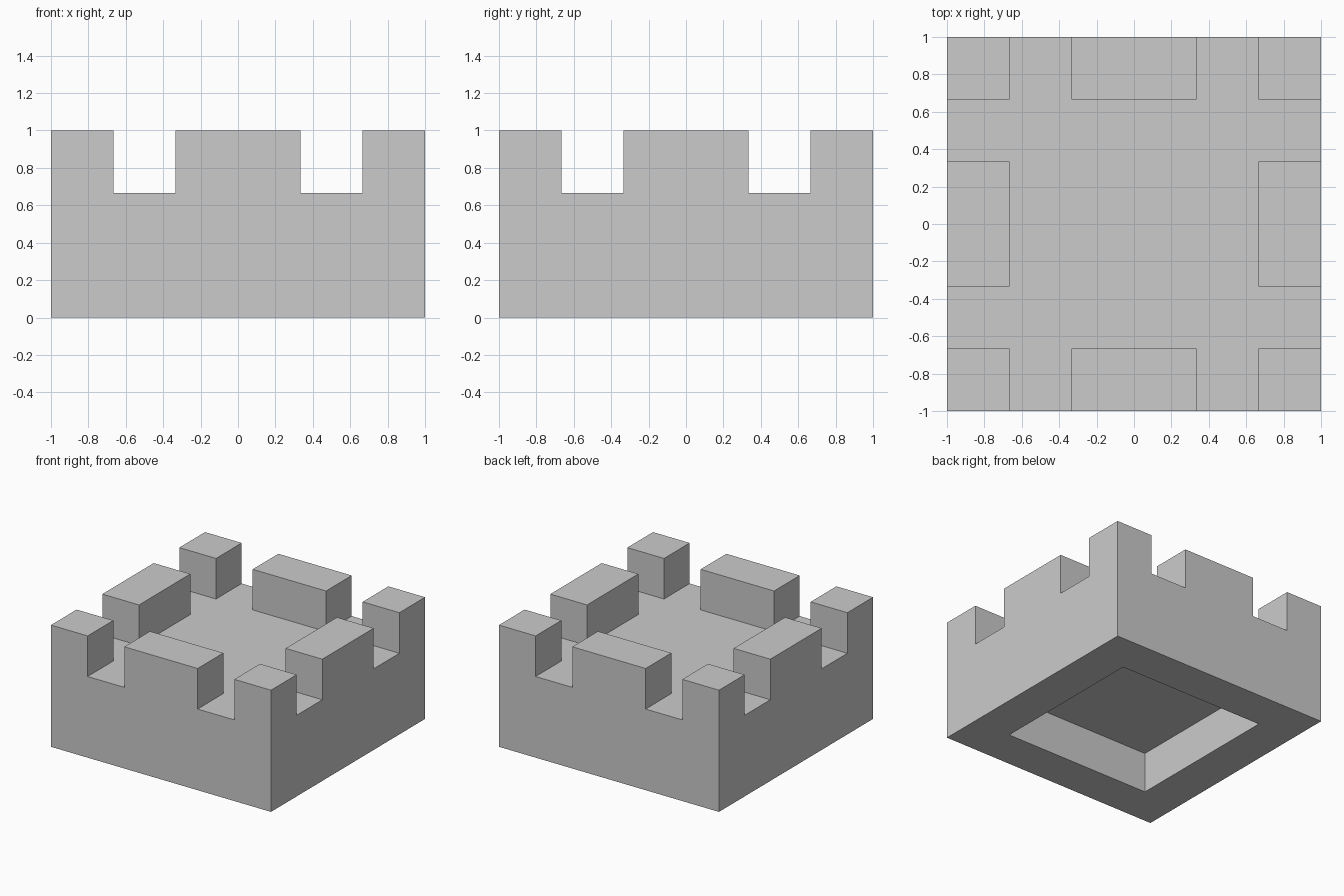
import bpy, bmesh
from mathutils import Vector

if "Cube" in bpy.data.objects:
    bpy.data.objects.remove(bpy.data.objects["Cube"])

U = 1 / 3  # module: battlement thickness, gap and recess depth
bm = bmesh.new()

# Base slab
bmesh.ops.create_cube(bm, size=2)
for v in bm.verts:
    v.co.z = 0 if v.co.z < 0 else 2 * U


def push(faces, dz):
    """Extrude each face separately and shift it vertically."""
    new = bmesh.ops.extrude_discrete_faces(bm, faces=faces)["faces"]
    verts = list({v for f in new for v in f.verts})
    bmesh.ops.translate(bm, verts=verts, vec=(0, 0, dz))


# Square recess underneath
bm.normal_update()
bottom = [f for f in bm.faces if f.normal.z < -0.9]
bmesh.ops.inset_region(bm, faces=bottom, thickness=U, use_even_offset=True)
push(bottom, U)

# Cut the top into a 5 x 5 grid
for axis in (Vector((1, 0, 0)), Vector((0, 1, 0))):
    for i in (-2, -1, 1, 2):
        top = [f for f in bm.faces if all(v.co.z > 0.6 for v in f.verts)]
        geom = top + list({e for f in top for e in f.edges}) \
            + list({v for f in top for v in f.verts})
        bmesh.ops.bisect_plane(bm, geom=geom, dist=1e-5,
                               plane_co=axis * i * U, plane_no=axis)

# Raise the corner and mid-side battlements
merlons = []
for f in bm.faces:
    if all(v.co.z > 0.6 for v in f.verts):
        c = f.calc_center_median()
        x, y = abs(c.x), abs(c.y)
        if max(x, y) > 0.8 and (min(x, y) > 0.8 or min(x, y) < 0.1):
            merlons.append(f)
push(merlons, U)

# Clean up coplanar cuts
bmesh.ops.dissolve_limit(bm, angle_limit=0.01, verts=bm.verts[:], edges=bm.edges[:])
bmesh.ops.recalc_face_normals(bm, faces=bm.faces[:])

mesh = bpy.data.meshes.new("battlement_block")
bm.to_mesh(mesh)
bm.free()
bpy.context.collection.objects.link(bpy.data.objects.new("battlement_block", mesh))
